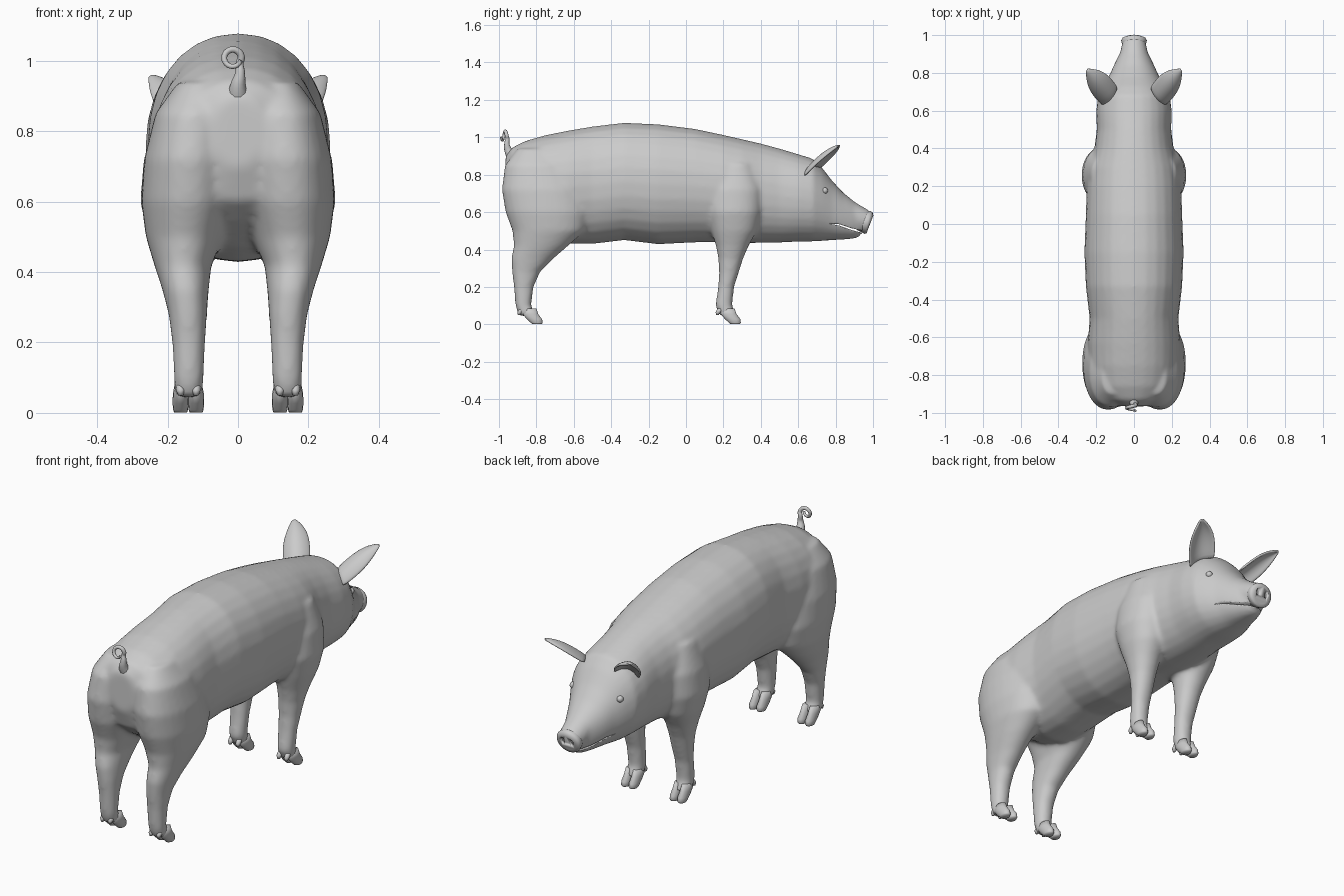
import bpy, bmesh
from math import cos, sin, pi, copysign
from mathutils import Vector

cube = bpy.data.objects.get("Cube")
if cube:
    bpy.data.objects.remove(cube, do_unlink=True)


def ring(centre, u, v, power=2.0, count=28):
    """Closed superellipse ring spanned by the half axes u and v."""
    c, u, v = Vector(centre), Vector(u), Vector(v)
    points = []
    for i in range(count):
        a = 2 * pi * i / count
        x, y = (copysign(abs(f) ** (2 / power), f) for f in (cos(a), sin(a)))
        points.append(c + u * x + v * y)
    return points


def make_object(name, bm):
    bmesh.ops.recalc_face_normals(bm, faces=bm.faces[:])
    mesh = bpy.data.meshes.new(name)
    bm.to_mesh(mesh)
    bm.free()
    obj = bpy.data.objects.new(name, mesh)
    bpy.context.collection.objects.link(obj)
    mesh.shade_smooth()
    return obj


def loft(bm, rings):
    """Skin a list of rings and cap both ends."""
    loops = [[bm.verts.new(p) for p in r] for r in rings]
    n = len(loops[0])
    for a, b in zip(loops, loops[1:]):
        for i in range(n):
            bm.faces.new((a[i], a[(i + 1) % n], b[(i + 1) % n], b[i]))
    bm.faces.new(loops[0][::-1])
    bm.faces.new(loops[-1])


def apply_modifier(obj, kind, **settings):
    mod = obj.modifiers.new(kind.title(), kind)
    for key, value in settings.items():
        setattr(mod, key, value)
    bpy.context.view_layer.objects.active = obj
    bpy.ops.object.modifier_apply(modifier=mod.name)


def cut(target, cutter):
    cutter.hide_render = True
    apply_modifier(target, 'BOOLEAN', operation='DIFFERENCE', object=cutter, solver='EXACT')
    bpy.data.objects.remove(cutter, do_unlink=True)


# Torso and head sections: y, top z, bottom z, half width
torso = [
    (-.965, .90, .70, .07), (-.93, .945, .60, .16), (-.86, .98, .54, .215),
    (-.75, 1.012, .47, .24), (-.63, 1.036, .43, .245), (-.5, 1.058, .43, .235),
    (-.33, 1.078, .45, .255), (-.15, 1.07, .428, .263), (.05, 1.045, .438, .255),
    (.2, 1.013, .44, .25), (.3, .99, .435, .24), (.4, .967, .435, .21),
    (.5, .94, .437, .197), (.6, .91, .442, .2), (.68, .885, .443, .19),
    (.73, .835, .446, .163), (.78, .77, .45, .134), (.84, .705, .453, .107),
    (.89, .665, .457, .083), (.93, .63, .466, .06),
]
# Leg sections: z, back y, front y, inner x, outer x
hind_leg = [
    (.94, -.90, -.70, .05, .17), (.85, -.968, -.60, .01, .235),
    (.72, -.985, -.53, .005, .267), (.6, -.965, -.51, .01, .275),
    (.5, -.928, -.54, .04, .262), (.42, -.92, -.63, .075, .238),
    (.35, -.935, -.71, .083, .215), (.28, -.93, -.78, .088, .197),
    (.2, -.92, -.815, .093, .187), (.1, -.912, -.828, .098, .182),
    (.045, -.895, -.80, .1, .182),
]
front_leg = [
    (.86, .17, .36, .06, .225), (.72, .11, .41, .05, .268),
    (.6, .11, .405, .05, .278), (.5, .135, .38, .06, .255),
    (.42, .16, .335, .075, .227), (.35, .173, .305, .083, .207),
    (.27, .177, .28, .088, .195), (.2, .172, .257, .093, .187),
    (.1, .157, .247, .098, .182), (.045, .18, .27, .1, .182),
]

# One continuous skin for torso, head and legs
bm = bmesh.new()
loft(bm, [ring((0, y, (t + b) / 2), (w, 0, 0), (0, 0, (t - b) / 2), 2.15)
          for y, t, b, w in torso])
for side in (-1, 1):
    for leg in (hind_leg, front_leg):
        loft(bm, [ring((side * (i + o) / 2, (b + f) / 2, z),
                       ((o - i) / 2, 0, 0), (0, (f - b) / 2, 0), 2.15)
                  for z, b, f, i, o in leg])
# Upper snout bridging the face and nose
loft(bm, [ring((0, y, z), (w, 0, 0), (0, .01, h))
          for y, z, w, h in ((.82, .6, .1, .1), (.9, .575, .075, .075),
                             (.975, .548, .06, .058))])
body = make_object("body", bm)
apply_modifier(body, 'REMESH', mode='VOXEL', voxel_size=.011, use_smooth_shade=True)
apply_modifier(body, 'SMOOTH', factor=.5, iterations=10)

# Mouth slit cut through the muzzle
bm = bmesh.new()
upper = [(.765, .538), (.82, .535), (.88, .515), (.96, .497)]
lower = [(.96, .484), (.88, .506), (.82, .528)]
left, right = ([bm.verts.new((x, y, z)) for y, z in upper + lower] for x in (-.2, .2))
bm.faces.new(left)
bm.faces.new(right[::-1])
for i in range(len(left)):
    j = (i + 1) % len(left)
    bm.faces.new((left[i], right[i], right[j], left[j]))
cut(body, make_object("mouth_cutter", bm))

# Flared nose disc with two nostrils
bm = bmesh.new()
loft(bm, [ring((0, y, z), (w, 0, 0), (0, .016, h))
          for y, z, w, h in ((.93, .557, .054, .052), (.955, .55, .064, .058),
                             (.972, .545, .068, .061), (.982, .542, .062, .056),
                             (.986, .541, .045, .041))])
nose = make_object("nose", bm)
for side in (-1, 1):
    bm = bmesh.new()
    loft(bm, [ring((side * .026, y, .55), (.011, 0, 0), (0, 0, .017), count=16)
              for y in (.965, 1.05)])
    cut(nose, make_object("nostril_cutter", bm))

# Ears: cupped leaves opening forward, thickened
base, tip = Vector((.125, .675, .81)), Vector((.25, .82, .955))
across = Vector((.62, -.7, -.35))
bulge = Vector((-.15, -.54, .83))
ear_shape = [(0, .066), (.2, .07), (.4, .07), (.58, .063), (.74, .048), (.88, .027), (1, .005)]
for side, label in ((1, "left"), (-1, "right")):
    bm = bmesh.new()
    rows = []
    for t, width in ear_shape:
        row = []
        for k in range(9):
            s = k / 4 - 1
            p = base.lerp(tip, t) + across * s * width + bulge * (1 - s * s) * width * .5
            row.append(bm.verts.new((side * p.x, p.y, p.z)))
        rows.append(row)
    for a, b in zip(rows, rows[1:]):
        for i in range(8):
            bm.faces.new((a[i], a[i + 1], b[i + 1], b[i]))
    ear = make_object(label + "_ear", bm)
    apply_modifier(ear, 'SOLIDIFY', thickness=.012, offset=0)
    apply_modifier(ear, 'SUBSURF', levels=1)

    # Eyes set almost flush in the face
    bm = bmesh.new()
    bmesh.ops.create_uvsphere(bm, u_segments=16, v_segments=10, radius=.017)
    bmesh.ops.translate(bm, verts=bm.verts[:], vec=(side * .136, .742, .715))
    make_object(label + "_eye", bm)

    # Cloven hooves: two toes and two dewclaws per foot
    for foot, heel in (("hind", -.88), ("front", .18)):
        bm = bmesh.new()
        for x in (.119, .163):
            for rings in (
                [(0, .045, .085, .016, .036), (0, .048, .055, .022, .043),
                 (0, .07, .027, .023, .042), (0, .082, .008, .021, .032),
                 (0, .083, .001, .018, .026)],
                [(0, .005, .085, .011, .016), (0, -.008, .065, .013, .014),
                 (0, -.012, .05, .007, .007)],
            ):
                loft(bm, [ring((side * (x + dx), heel + dy, z), (w, 0, 0), (0, d, 0), count=14)
                          for dx, dy, z, w, d in rings])
        make_object(label + "_" + foot + "_hoof", bm)

# Curly tail
path = [((0, -.925, .89), .034), ((0, -.95, .93), .022), ((.006, -.958, .965), .014)]
for i in range(13):
    a = -.6 + i * .55
    path.append(((-.015 + .024 * cos(a), -.955 - .0028 * i, 1.008 + .024 * sin(a)),
                 .011 - .0004 * i))
curve = bpy.data.curves.new("tail", 'CURVE')
curve.dimensions = '3D'
curve.bevel_depth = 1
curve.bevel_resolution = 3
curve.resolution_u = 4
curve.use_fill_caps = True
spline = curve.splines.new('BEZIER')
spline.bezier_points.add(len(path) - 1)
for point, (co, radius) in zip(spline.bezier_points, path):
    point.co, point.radius = co, radius
    point.handle_left_type = point.handle_right_type = 'AUTO'
tail = bpy.data.objects.new("tail", curve)
bpy.context.collection.objects.link(tail)
